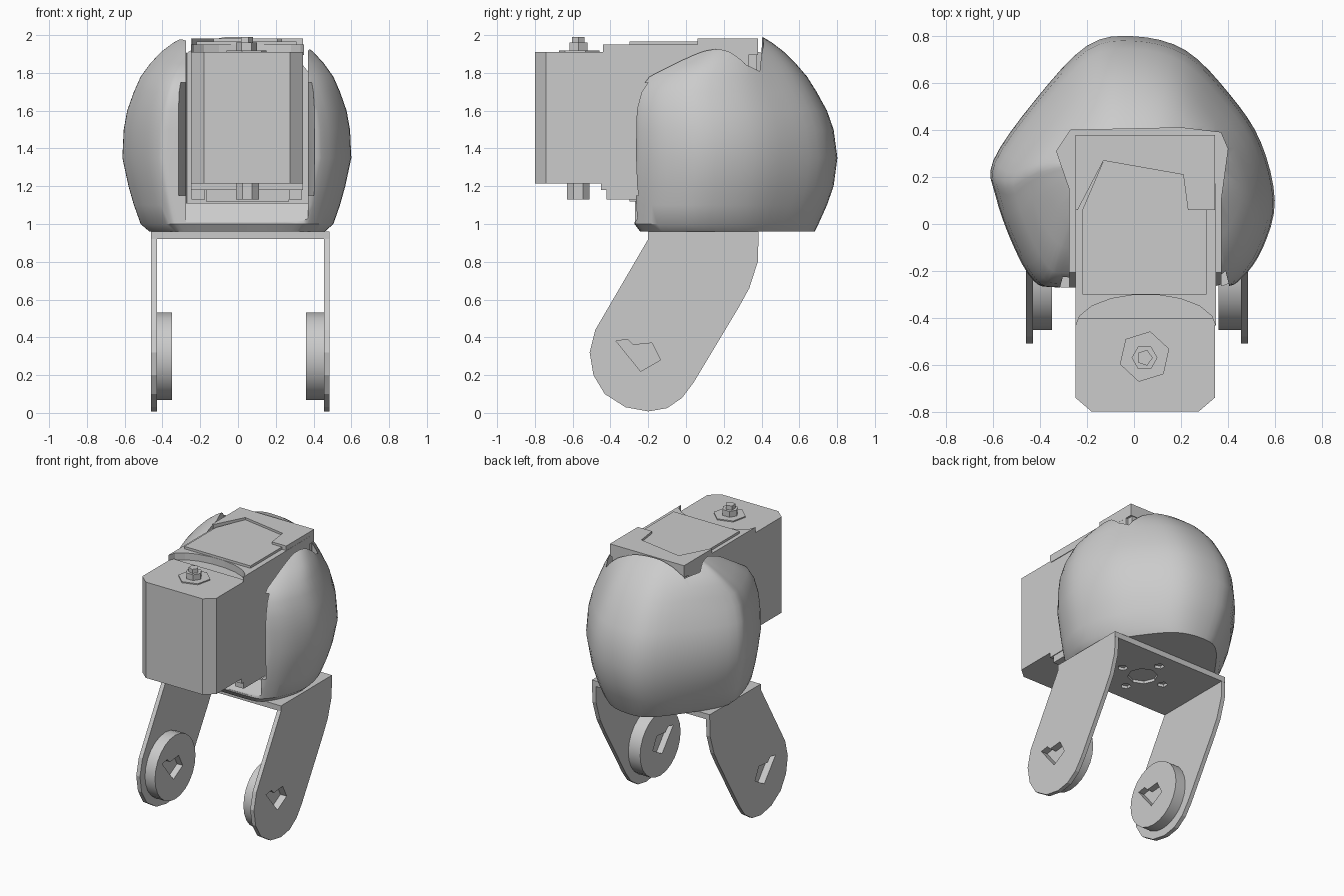
import bpy, bmesh, math
from mathutils import Vector

old = bpy.data.objects.get("Cube")
if old:
    bpy.data.objects.remove(old)

grey = bpy.data.materials.new("plain grey")
grey.use_nodes = True
grey.diffuse_color = (0.6, 0.6, 0.6, 1)
grey.node_tree.nodes["Principled BSDF"].inputs["Base Color"].default_value = (0.6, 0.6, 0.6, 1)


def finish(name, bm):
    bmesh.ops.recalc_face_normals(bm, faces=bm.faces)
    mesh = bpy.data.meshes.new(name)
    bm.to_mesh(mesh)
    bm.free()
    mesh.materials.append(grey)
    ob = bpy.data.objects.new(name, mesh)
    bpy.context.collection.objects.link(ob)
    return ob


def prism(name, pts, a, b, axis="z"):
    """Extrude a 2D outline: (x, y) along z, or (y, z) along x."""
    bm = bmesh.new()
    place = (lambda p, t: (p[0], p[1], t)) if axis == "z" else (lambda p, t: (t, p[0], p[1]))
    lo = [bm.verts.new(place(p, a)) for p in pts]
    hi = [bm.verts.new(place(p, b)) for p in pts]
    bm.faces.new(lo)
    bm.faces.new(hi)
    for i in range(len(pts)):
        j = (i + 1) % len(pts)
        bm.faces.new((lo[i], lo[j], hi[j], hi[i]))
    return finish(name, bm)


def box(name, x, y, z):
    return prism(name, [(x[0], y[0]), (x[1], y[0]), (x[1], y[1]), (x[0], y[1])], *z)


def ring(cx, cy, r, n, turn=0.0):
    return [(cx + r * math.cos(turn + math.tau * i / n),
             cy + r * math.sin(turn + math.tau * i / n)) for i in range(n)]


def activate(ob):
    bpy.ops.object.select_all(action="DESELECT")
    ob.select_set(True)
    bpy.context.view_layer.objects.active = ob


def cut(ob, cutter):
    mod = ob.modifiers.new("cut", "BOOLEAN")
    mod.operation, mod.solver, mod.object = "DIFFERENCE", "EXACT", cutter
    activate(ob)
    bpy.ops.object.modifier_apply(modifier=mod.name)
    bpy.data.objects.remove(cutter)


def smooth(ob, angle):
    activate(ob)
    bpy.ops.object.shade_smooth_by_angle(angle=math.radians(angle))


def spline(pts, steps):
    """Closed Catmull-Rom curve through the points."""
    out, n = [], len(pts)
    for i in range(n):
        p0, p1, p2, p3 = (Vector(pts[(i + k) % n]) for k in (-1, 0, 1, 2))
        for s in range(steps):
            t = s / steps
            out.append(0.5 * (2 * p1 + (p2 - p0) * t + (2 * p0 - 5 * p1 + 4 * p2 - p3) * t * t
                              + (3 * p1 - p0 - 3 * p2 + p3) * t ** 3))
    return out


# Rounded shell: one plan outline, scaled at each height
plan = spline([(0, .8), (.22, .74), (.41, .55), (.54, .35), (.6, .1), (.55, -.1), (.46, -.23), (.36, -.27),
               (0, -.27), (-.33, -.27), (-.43, -.24), (-.52, -.08), (-.59, .12), (-.6, .27), (-.42, .53), (-.2, .76)], 4)
levels = [  # height, half width, front, back
    (.96, .46, -.24, .68), (1.0, .505, -.27, .7), (1.1, .54, -.27, .745), (1.2, .568, -.27, .78),
    (1.35, .6, -.27, .8), (1.5, .593, -.27, .78), (1.6, .575, -.27, .745), (1.7, .54, -.255, .69),
    (1.78, .505, -.21, .64), (1.85, .455, -.1, .58), (1.91, .4, -.01, .52), (1.96, .335, .07, .455), (2.0, .26, .14, .39)]
bm = bmesh.new()
rows = [[bm.verts.new((p.x * w / .6, f + (p.y + .27) / 1.07 * (b - f), z)) for p in plan]
        for z, w, f, b in levels]
for r0, r1 in zip(rows, rows[1:]):
    for i in range(len(plan)):
        j = (i + 1) % len(plan)
        bm.faces.new((r0[i], r0[j], r1[j], r1[i]))
bm.faces.new(rows[0])
bm.faces.new(rows[-1])
shell = finish("shell", bm)
# Pocket for the motor, flared at the back corners and along its front lip
cut(shell, prism("pocket", [(-.275, -.5), (.37, -.5), (.37, .1), (.4, .32), (.37, .39), (.2, .41),
                            (-.27, .4), (-.33, .31), (-.275, .15)], 1.11, 2.3))
cut(shell, prism("lip", [(-.4, 1.01), (-.27, 1.01), (-.2, 1.12), (-.4, 1.12)], -.275, .37, "x"))
cut(shell, prism("side_flare", [(-.35, -.4), (.44, -.4), (.365, -.1), (-.27, -.1)], 1.15, 1.75))
smooth(shell, 35)

# Motor body with chamfered nose
prism("motor_nose", [(-.25, -.74), (-.18, -.8), (.275, -.8), (.345, -.74), (.345, -.4), (-.25, -.4)], 1.215, 1.91)
box("motor_body", (-.25, .345), (-.45, .33), (1.18, 1.9))
for x in (-.21, .305):
    box("motor_foot", (x - .035, x + .035), (-.42, .3), (1.13, 1.18))
box("motor_base", (-.17, .27), (-.3, .28), (1.12, 1.18))

# Top cover with a concave front edge around the shaft
arc = [(.05 + .3 * math.cos(math.radians(a)), -.44 + .14 * math.sin(math.radians(a))) for a in range(0, 181, 20)]
prism("top_cover", arc + [(-.25, .38), (.345, .38)], 1.895, 1.95)
prism("cover_plate", [(-.19, -.3), (.31, -.3), (.31, .06), (.23, .06), (.21, .21), (-.13, .27), (-.22, .06),
                      (-.22, -.3)], 1.95, 1.967)
rim = prism("rear_flange", [(-.25, .06), (-.24, .06), (-.13, .27), (.21, .21), (.23, .06), (.345, .06),
                            (.345, .38), (-.25, .38)], 1.95, 1.983)
box("rear_strap", (-.24, .33), (.26, .375), (1.2, 1.9))

# Drive shaft and lower pivot
prism("shaft_collar", ring(.045, -.565, .11, 6, .3), 1.905, 1.918)
prism("shaft", ring(.045, -.57, .055, 6), 1.9, 1.96)
prism("shaft_tip", ring(.045, -.57, .035, 5), 1.95, 1.99)
prism("lower_pivot", ring(.05, -.57, .065, 8, .39), 1.13, 1.22)

# Bracket: top plate, two slanted legs, hub discs
plate = box("bracket_plate", (-.46, .485), (-.2, .385), (.92, .96))
cut(plate, prism("mount_recess", ring(.01, .1, .1, 8), .8, .94))
for k in range(4):
    x, y = ring(.01, .1, .17, 4)[k]
    cut(plate, prism("screw_recess", ring(x, y, .035, 5), .8, .94))

leg = [(-.2, .96), (.385, .96), (.38, .8), (.335, .66), (.28, .56), (.04, .16), (-.02, .08), (-.1, .025),
       (-.2, .008), (-.32, .03), (-.43, .1), (-.49, .2), (-.51, .32), (-.48, .44), (-.2, .92)]
slot = [(-.37, .38), (-.31, .39), (-.28, .36), (-.18, .37), (-.135, .28), (-.24, .22)]
for side, outer, inner, face in (("right", -.46, -.43, -.35), ("left", .485, .455, .36)):
    arm = prism(side + "_leg", leg, outer, inner, "x")
    hub = prism(side + "_hub", ring(-.22, .3, .232, 24), inner, face, "x")
    s = 1 if outer > 0 else -1
    for part in (arm, hub):
        cut(part, prism("outer_slot", slot, outer + s * .05, outer - s * .05, "x"))
    cut(hub, prism("inner_slot", slot, face - s * .05, face + s * .045, "x"))
    smooth(hub, 30)
